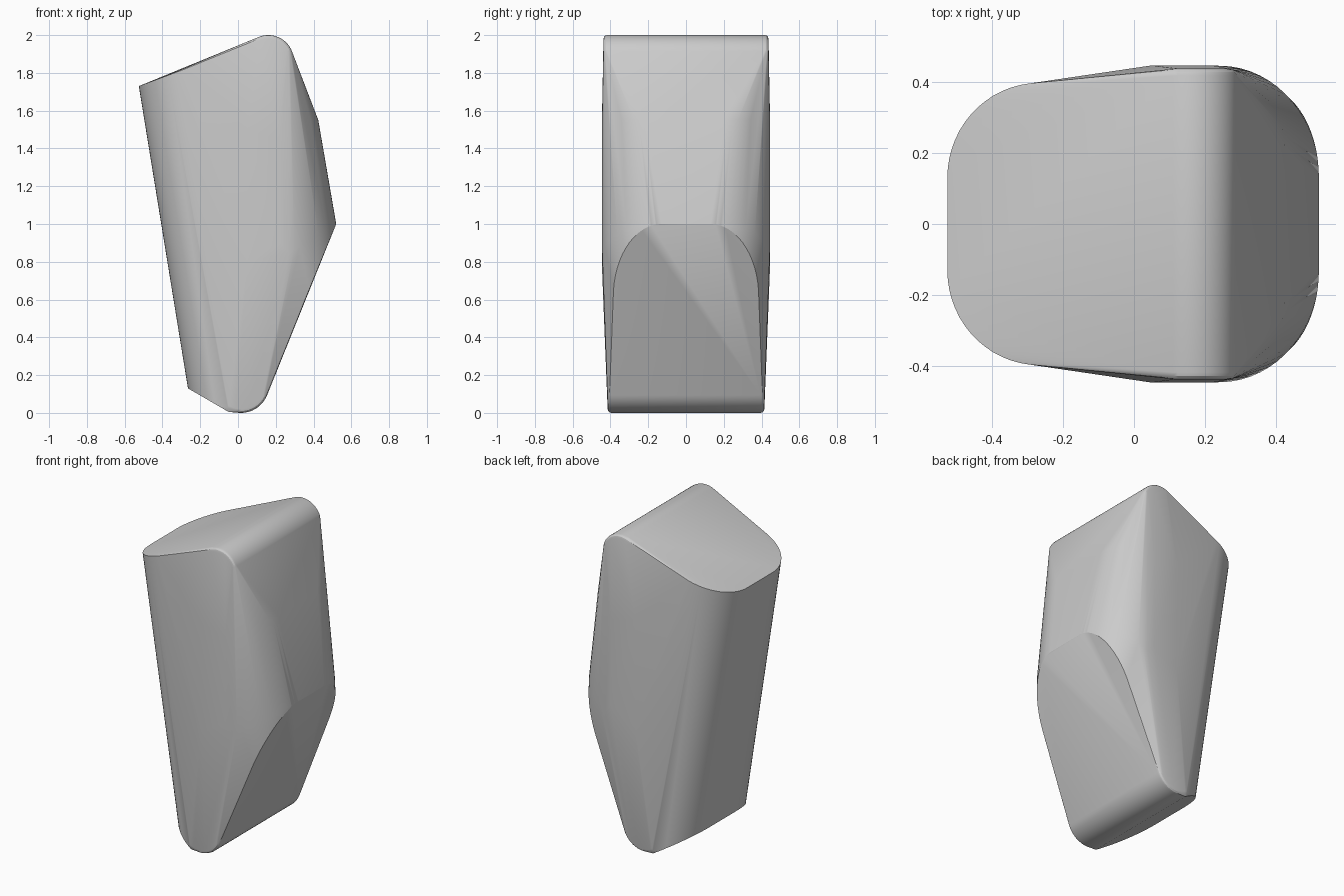
import bpy, bmesh, math

cube = bpy.data.objects.get("Cube")
if cube:
    bpy.data.objects.remove(cube, do_unlink=True)

points = []


def both(x, y, z):
    points.extend([(x, y, z), (x, -y, z)])


def rounded_edge(cx, cz, r, half, start, end, steps=16):
    """Rounded edge running along y, with softened end corners."""
    for i in range(steps + 1):
        a = math.radians(start + (end - start) * i / steps)
        for j in range(4):
            b = math.radians(30 * j)
            rr = r - 0.02 * (1 - math.cos(b))
            both(cx + rr * math.cos(a), half - 0.02 + 0.02 * math.sin(b),
                 cz + rr * math.sin(a))


def rounded_side(x, width, y_in, y_out, height, steps=14):
    """Quarter-ellipse corners of one ring; height gives z from x."""
    for i in range(steps + 1):
        a = math.radians(84 * i / steps)
        px = x + width * (1 - math.cos(a))
        both(px, y_in + (y_out - y_in) * math.sin(a), height(px))


# Top and bottom rounded edges
rounded_edge(0.16, 1.865, 0.135, 0.437, 22, 112)
rounded_edge(0.015, 0.15, 0.15, 0.415, 240, 338)

# Rounded left side, cut by the sloping top and bottom faces
rounded_side(-0.525, 0.26, 0.13, 0.397, lambda x: 1.73 + (x + 0.525) * 0.37)
rounded_side(-0.265, 0.24, 0.13, 0.405, lambda x: 0.13 - (x + 0.265) * 0.58)

# Ridge on the right side, following the sloping lower face
rounded_side(0.52, -0.16, 0.13, 0.385, lambda x: 1.0 + (x - 0.52) * 2.42)

# Rounded upper right side
rounded_side(0.425, -0.21, 0.2, 0.441, lambda x: 1.55)
rounded_side(0.52, -0.28, 0.13, 0.445, lambda x: 1.0 - (0.52 - x) * 0.6)

# Slight bulge of the two flat sides
for x, z in ((0.05, 1.5), (0.05, 0.8), (0.22, 1.45), (0.22, 0.9)):
    both(x, 0.446, z)

bm = bmesh.new()
for p in points:
    bm.verts.new(p)
bmesh.ops.remove_doubles(bm, verts=bm.verts, dist=0.001)
bmesh.ops.convex_hull(bm, input=bm.verts)
loose = [v for v in bm.verts if not v.link_faces]
bmesh.ops.delete(bm, geom=loose, context='VERTS')
bmesh.ops.dissolve_limit(bm, angle_limit=0.01, verts=bm.verts, edges=bm.edges)
bmesh.ops.recalc_face_normals(bm, faces=bm.faces)
mesh = bpy.data.meshes.new("wedge_block")
bm.to_mesh(mesh)
bm.free()

block = bpy.data.objects.new("wedge_block", mesh)
bpy.context.collection.objects.link(block)

# Plain grey finish
grey = bpy.data.materials.new("light_grey")
grey.use_nodes = True
colour = (0.6, 0.6, 0.6, 1)
grey.diffuse_color = colour
grey.node_tree.nodes["Principled BSDF"].inputs["Base Color"].default_value = colour
mesh.materials.append(grey)

bpy.ops.object.select_all(action='DESELECT')
block.select_set(True)
bpy.context.view_layer.objects.active = block
bpy.ops.object.shade_smooth_by_angle(angle=math.radians(25))
